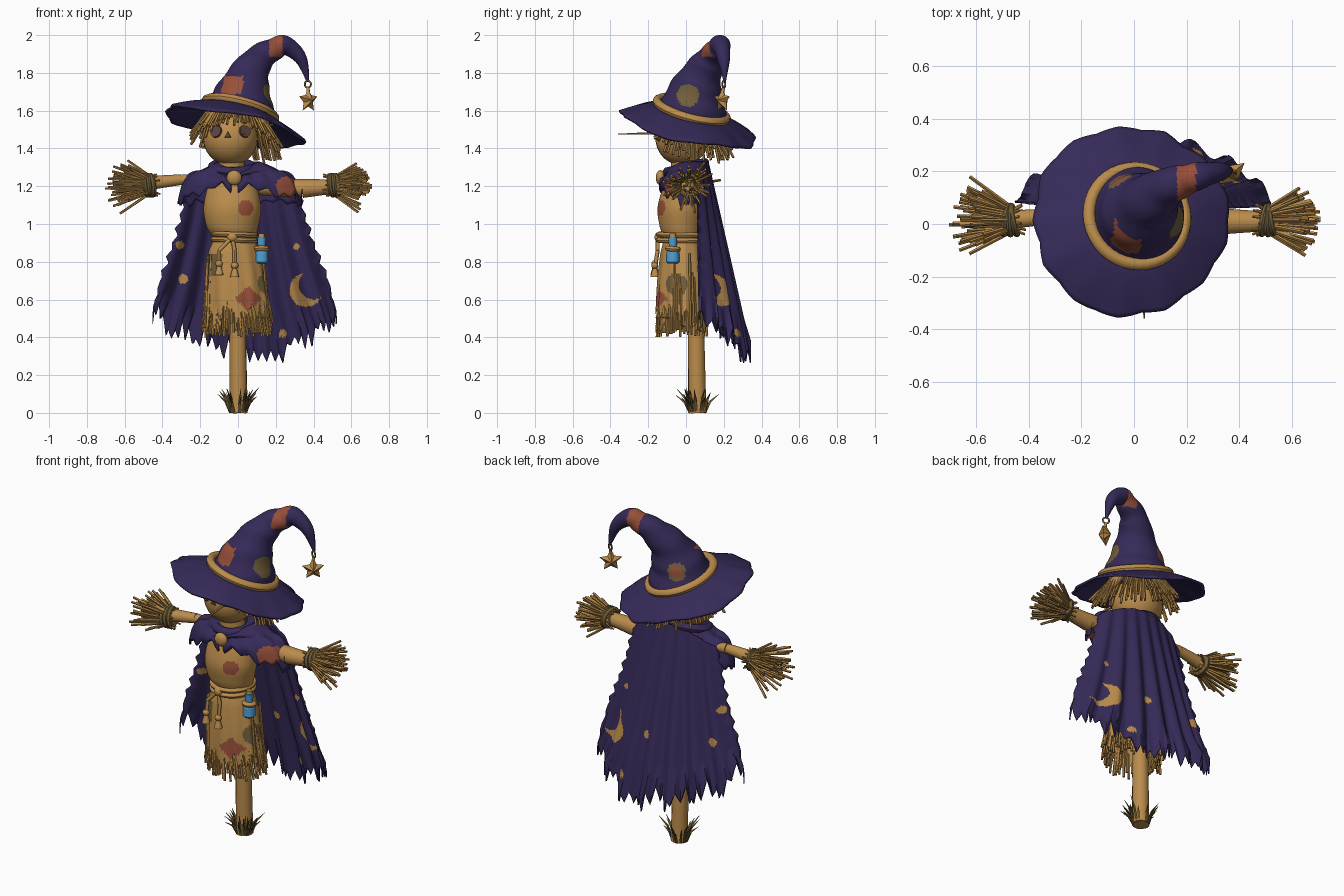
import bpy, bmesh, math, random
from mathutils import Vector, Matrix
from math import sin, cos, pi, tau, radians

if "Cube" in bpy.data.objects:
    bpy.data.objects.remove(bpy.data.objects["Cube"])
random.seed(7)
rnd = random.uniform

# ---------- colours ----------
def mat(name, r, g, b):
    m = bpy.data.materials.new(name)
    m.diffuse_color = [((c / 255 + .055) / 1.055) ** 2.4 for c in (r, g, b)] + [1]
    m.use_nodes = True
    m.node_tree.nodes["Principled BSDF"].inputs["Base Color"].default_value = m.diffuse_color
    return m
TAN = mat("tan_cloth", 186, 140, 76)
STRAW = mat("straw", 178, 134, 71)
PURPLE = mat("purple_cloth", 54, 42, 88)
RUST = mat("rust_patch", 152, 80, 58)
OLIVE = mat("olive_patch", 112, 94, 58)
BLUE = mat("blue_glass", 80, 160, 212)
BROWN = mat("brown_button", 94, 70, 66)
GRASS = mat("dry_grass", 98, 80, 44)

# ---------- helpers ----------
def finish(name, bm, mats, smooth=True):
    bmesh.ops.recalc_face_normals(bm, faces=bm.faces)
    me = bpy.data.meshes.new(name)
    bm.to_mesh(me)
    bm.free()
    for m in mats:
        me.materials.append(m)
    if smooth:
        me.shade_smooth()
        me.set_sharp_from_angle(angle=radians(45))
    ob = bpy.data.objects.new(name, me)
    bpy.context.collection.objects.link(ob)
    return ob

def grid(name, nu, nv, fn, mats, rule=None, closed=False, thick=0):
    """Surface fn(u, v) for u, v in 0..1; rule(face centre) picks the material."""
    bm = bmesh.new()
    cols = [[bm.verts.new(fn(i / nu, j / nv)) for j in range(nv + 1)] for i in range(nu + (not closed))]
    for i in range(nu):
        a, b = cols[i], cols[(i + 1) % len(cols)]
        for j in range(nv):
            f = bm.faces.new((a[j], b[j], b[j + 1], a[j + 1]))
            if rule:
                f.material_index = rule(f.calc_center_median())
    ob = finish(name, bm, mats)
    if thick:
        mod = ob.modifiers.new("thickness", 'SOLIDIFY')
        mod.thickness, mod.offset = thick, 0
    return ob

def stick(bm, a, b, r0, r1, n=5):
    a, b = Vector(a), Vector(b)
    m = Matrix.Translation((a + b) / 2) @ (b - a).to_track_quat('Z', 'Y').to_matrix().to_4x4()
    bmesh.ops.create_cone(bm, cap_ends=True, segments=n, radius1=r0, radius2=r1, depth=(b - a).length, matrix=m)

def rod(name, m, *pts, n=14):
    """Chain of round segments through (point, radius) pairs."""
    bm = bmesh.new()
    for (a, ra), (b, rb) in zip(pts, pts[1:]):
        stick(bm, a, b, ra, rb, n)
    return finish(name, bm, [m])

def ball(name, m, c, s):
    bm = bmesh.new()
    bmesh.ops.create_uvsphere(bm, u_segments=28, v_segments=18, radius=1)
    bm.transform(Matrix.Translation(c) @ Matrix.Diagonal((*s, 1)))
    return finish(name, bm, [m])

def ring(name, m, c, normal, rx, ry, r):
    q = Vector(normal).to_track_quat('Z', 'Y')
    def fn(u, v):
        a, b = u * tau, v * tau
        return Vector(c) + q @ Vector(((rx + r * cos(b)) * cos(a), (ry + r * cos(b)) * sin(a), r * sin(b)))
    return grid(name, 40, 10, fn, [m], closed=True)

def spline(rows, v):
    """Smooth interpolation through rows of numbers."""
    n = len(rows) - 1
    i = min(int(v * n), n - 1)
    t = v * n - i
    p = [rows[max(0, min(n, i + k))] for k in (-1, 0, 1, 2)]
    return [b + .5 * t * (c - a + t * (2 * a - 5 * b + 4 * c - d + t * (3 * (b - c) + d - a))) for a, b, c, d in zip(*p)]

def tatters(n, amp):
    """Ragged hem offset for u in 0..1."""
    k = [(1 if i % 2 else -1) * rnd(.15, 1) * amp for i in range(n)]
    def f(u):
        i = int(u * n)
        t = u * n - i
        return k[i % n] * (1 - t) + k[(i + 1) % n] * t
    return f

lerp = lambda a, b, t: a + (b - a) * t
near = lambda a, b, x, y, r: (a - x) ** 2 + (b - y) ** 2 < r * r

# ---------- pole, arms, neck ----------
rod("pole", TAN, ((.003, .06, 0), .048), ((-.01, .04, 1.25), .036))
rod("left_arm", TAN, ((-.1, .03, 1.22), .034), ((-.3, .03, 1.235), .028), ((-.49, .015, 1.215), .038))
rod("right_arm", TAN, ((.1, .02, 1.2), .046), ((.34, .01, 1.188), .05), ((.53, .01, 1.2), .036))
rod("neck", TAN, ((-.03, 0, 1.2), .08), ((-.04, -.01, 1.36), .07))

# ---------- straw hands with rope wrists ----------
for side, name, wx in ((-1, "left", -.47), (1, "right", .51)):
    w = Vector((wx, .015, 1.205))
    bm = bmesh.new()
    for i in range(72):
        a, spread = rnd(0, tau), .88 * (i + .5) / 72
        d = Vector((side * cos(spread), sin(spread) * cos(a), sin(spread) * sin(a)))
        start = w + Vector((-side * .03, .03 * cos(a), .03 * sin(a)))
        stick(bm, start, w + d * rnd(.14, .2 if side > 0 else .24), .008, .007)
    for i in range(14):
        a = i / 14 * tau
        o = Vector((0, cos(a), sin(a)))
        stick(bm, w + o * .035, w + o * .06 - Vector((side * rnd(.03, .06), 0, 0)), .007, .005)
    finish(name + "_straw_hand", bm, [STRAW], False)
    for k in (-1, 0, 1):
        ring(f"{name}_wrist_rope", OLIVE, w + Vector((k * .014, 0, 0)), (1, .2 * k, .12), .054, .054, .012)

# ---------- tunic ----------
body = [(1.29, -.03, -.01, .07, .06), (1.21, -.03, -.02, .125, .095), (1.09, -.03, -.025, .152, .125),
        (.99, -.03, -.025, .138, .115), (.92, -.02, -.02, .115, .1), (.84, -.02, -.02, .138, .115),
        (.7, -.01, -.02, .156, .13), (.53, 0, -.02, .166, .139)]
hem = tatters(40, .05)
def tunic(u, v):
    z, cx, cy, rx, ry = spline(body, v)
    a = u * tau
    fold = 1 + .035 * sin(a * 11) * max(0, v - .55) * 2
    return (cx + rx * fold * cos(a), cy + ry * fold * sin(a), z + hem(u) * max(0, v - .85) * 6.7)
def tunic_rule(c):
    if c.y < 0 and (near(c.x, c.z, .04, 1.085, .042) or abs(c.x - .055) + abs(c.z - .605) < .07):
        return 1
    if c.x < -.08 and c.y < .03 and abs(c.z - .78) < .06 or c.x > .07 and near(c.y, c.z, -.05, .68, .058):
        return 2
    return 0
grid("tunic", 120, 90, tunic, [TAN, RUST, OLIVE], tunic_rule, closed=True)

# straw skirt under the tunic hem, with loose straws down the sides
bm = bmesh.new()
for i in range(130):
    a = i / 130 * tau + rnd(-.02, .02)
    loose = i % 2 and abs(cos(a)) > .75 and sin(a) > -.5
    k = rnd(1.03, 1.1) if loose else rnd(.93, 1.01)
    top = rnd(.62, .86) if loose else .62
    stick(bm, ((.15 if loose else .13) * cos(a) - .01, -.02 + .122 * sin(a), top),
          (.17 * k * cos(a), -.02 + .138 * k * sin(a), rnd(.4, .51)), .008, .007)
finish("straw_skirt", bm, [STRAW], False)

# ---------- belt, cords, bottle ----------
for z in (.915, .945):
    ring("rope_belt", TAN, (-.02, -.02, z), (.03, 0, 1), .125, .112, .014)
ball("belt_knot", TAN, (-.03, -.145, .93), (.028, .022, .026))
for x, z in ((-.1, .73), (-.018, .72)):
    rod("belt_cord", TAN, ((-.03, -.15, .93), .01), ((x, -.15, .86), .011), ((x, -.165, z + .04), .011), n=8)
    ball("cord_knot", TAN, (x, -.165, z + .06), (.02, .018, .018))
    rod("cord_tassel", TAN, ((x, -.165, z + .05), .01), ((x, -.165, z), .024), n=8)
B = lambda z: (.125, -.07, z)
rod("bottle", BLUE, (B(.79), .026), (B(.8), .036), (B(.85), .034), (B(.875), .02), (B(.93), .024))
rod("bottle_cork", TAN, (B(.925), .018), (B(.95), .016))
ring("bottle_collar", TAN, B(.868), (0, .1, 1), .026, .026, .015)

# ---------- cape with moon and spots ----------
fine, lobes, side_rag = tatters(54, .06), tatters(15, .06), tatters(18, .016)
def cape(u, v):
    s = 2 * u - 1
    z = lerp(1.325 - .09 * s * s, .33 + .24 * s * s, v)
    t = 1.3 - z
    z += (fine(u) + lobes(u) - .09 * math.exp(-((s - .22) / .1) ** 2)) * max(0, v - .8) * 5
    w = lerp(.26, .53, t) + .1 * max(0, t) ** 3
    x = .02 + .02 * t + s * w + side_rag(v) * abs(s) ** 25 * s
    y = lerp(.12, .325, t) - lerp(.06, .23, t) * s * s + .022 * (.12 + t) * sin(s * 23 + 1)
    return (x, y, z)
spots = [(-.31, .89, .022), (-.29, .71, .026), (.31, .88, .016), (.24, .42, .022), (.1, .68, .022)]
def cape_rule(c):
    moon = near(c.x, c.z, .36, .65, .088) and not near(c.x, c.z, .402, .68, .078)
    return int(moon or any(near(c.x, c.z, *s) for s in spots))
grid("cape", 216, 110, cape, [PURPLE, TAN], cape_rule, thick=.008)

# ---------- shoulder mantle ----------
mantle_hem = tatters(40, .025)
def mantle(u, v):
    a = -pi / 2 + .06 + u * (tau - .12)
    f = max(0, -sin(a))
    c2 = cos(a) ** 2
    low = 1.115 + .085 * f ** 2 + mantle_hem(u)
    top = lerp(1.325 - .06 * f ** 3, 1.275, min(1, v * 2.5) * (1 - f ** 3))
    x = .01 - .03 * (1 - abs(cos(a))) + lerp(.1, .325, v ** .8) * cos(a)
    depth = .14 if sin(a) < 0 else .105
    y = .01 + lerp(.095, depth, v ** .6) * sin(a) - .012 * f * sin(v * pi * 3)
    return (x, y, lerp(top, low, v ** lerp(1.8, 6, c2)) + .01 * v * sin(9 * a))
grid("shoulder_mantle", 120, 30, mantle, [PURPLE, RUST],
     lambda c: int(c.y < .03 and near(c.x, c.z, .25, 1.195, .052)), thick=.012)
ring("collar_roll", PURPLE, (-.03, .0, 1.3), (0, -.25, 1), .105, .1, .026)
ball("clasp", TAN, (-.02, -.135, 1.245), (.04, .025, .04))

# ---------- head and face ----------
H = Vector((-.04, -.02, 1.455))
ball("head", TAN, H, (.145, .142, .145))
for x in (-.118, .038):
    d = Vector((x - H.x, -.118, .036)).normalized()
    rod("button_eye", BROWN, (H + d * .138, .034), (H + d * .149, .032), n=16)
d = Vector((-.1, -1, .1)).normalized()
rod("nose", BROWN, (H + d * .138, .022), (H + d * .149, .018), n=3)

# ---------- hat ----------
plane = lambda x, y: 1.605 - .26 * (x - .01) - .26 * (y - .03)
edge = tatters(26, .012)
def brim(u, v):
    a = u * tau
    r = lerp(.16, .355 + edge(u) + .008 * sin(3 * a + 1), v)
    x, y = .01 - .025 * v + r * (1 + .03 * v) * cos(a), .03 - .018 * v + r * sin(a)
    return (x, y, plane(x, y) - .015 - .088 * v ** 1.4 + .012 * v * sin(4 * a) + .018 * v * (cos(a) + sin(a)))
grid("hat_brim", 104, 14, brim, [PURPLE], closed=True, thick=.014)

path = [(.01, .03, 1.585, .188), (.03, .05, 1.69, .15), (.06, .085, 1.79, .108), (.115, .135, 1.875, .078),
        (.19, .165, 1.925, .06), (.255, .185, 1.945, .05), (.335, .2, 1.87, .032), (.37, .205, 1.755, .007)]
def cone(u, v):
    p = spline(path, v)
    t = Vector(spline(path, min(1, v + .01))[:3]) - Vector(spline(path, max(0, v - .01))[:3])
    t.normalize()
    b = t.cross(Vector((0, 1, 0))).normalized()
    a = b.cross(t)
    r = p[3] * (1 + .03 * sin(v * 38 + 2 * sin(u * tau)))
    return Vector(p[:3]) + r * (cos(u * tau) * a + sin(u * tau) * b)
def cone_rule(c):
    if c.y < .05 and abs(c.x + .03 - .2 * (c.z - 1.73)) < .052 and abs(c.z - 1.735) < .048:
        return 1
    if abs(c.x - .2) < .036 and c.z > 1.885:
        return 1
    if c.x > .06 and near(c.y, c.z, .01, 1.68, .06):
        return 2
    q = (c - Vector((-.06, .18, 1.69))).length
    return 1 if q < .035 else 2 if q < .055 else 0
grid("hat_cone", 72, 90, cone, [PURPLE, RUST, OLIVE], cone_rule, closed=True)
ring("hat_band", TAN, (.012, .03, 1.605), (.26, .26, 1), .187, .19, .024)

# star charm on the hat tip
ring("charm_ring", OLIVE, (.37, .2, 1.74), (.5, 1, 0), .018, .018, .005)
bm = bmesh.new()
R = Matrix.Translation((.372, .192, 1.655)) @ Matrix.Rotation(radians(40), 4, 'Z')
pt = lambda i: R @ Vector(((.066 if i % 2 == 0 else .034) * sin(i * pi / 5), 0, (.066 if i % 2 == 0 else .034) * cos(i * pi / 5)))
rim = [bm.verts.new(pt(i)) for i in range(10)]
for y in (-.035, .035):
    c = bm.verts.new(R @ Vector((0, y, 0)))
    for i in range(10):
        bm.faces.new((c, rim[i], rim[(i + 1) % 10]))
finish("star_charm", bm, [TAN], False)
rod("star_stem", TAN, ((.37, .2, 1.725), .008), ((.372, .193, 1.7), .01), n=8)

# ---------- straw hair ----------
bm = bmesh.new()
for i in range(130):
    a = i / 130 * tau + rnd(-.03, .03)
    f = max(0, -sin(a)) ** 3
    x, y, r = .145 * cos(a), .02 + .145 * sin(a), rnd(.19, .26)
    z = plane(x, y) - .03
    stick(bm, (x, y, z), (r * cos(a) - .01 * f, .01 + r * sin(a), z - lerp(rnd(.12, .21), rnd(.04, .1), f)), .008, .007)
stick(bm, (.02, -.14, 1.48), (.04, -.36, 1.475), .009, .003)
finish("straw_hair", bm, [STRAW], False)

# ---------- grass tuft ----------
bm = bmesh.new()
for i in range(30):
    a, r, h = rnd(0, tau), rnd(.06, .13), rnd(.07, .14)
    p = lambda k, z: Vector((k * cos(a), .06 + k * sin(a), z))
    stick(bm, p(.042, 0), p(lerp(.045, r, .35), h * .6), .009, .007, 3)
    stick(bm, p(lerp(.045, r, .35), h * .6), p(r, h), .007, .001, 3)
finish("grass_tuft", bm, [GRASS], False)
